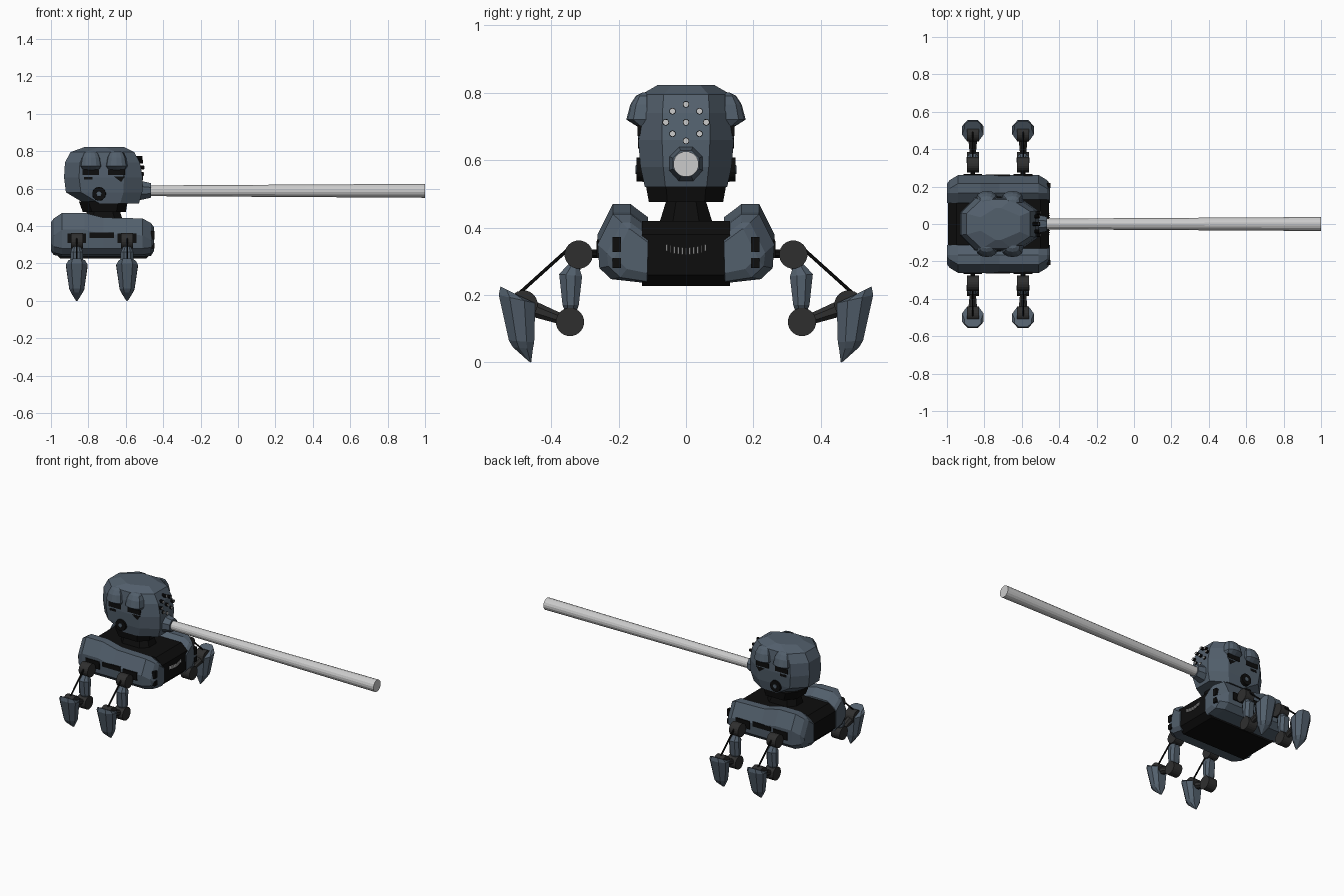
import bpy, bmesh, math
from mathutils import Vector


def mat(name, r, g, b):
    m = bpy.data.materials.new(name)
    m.diffuse_color = (r, g, b, 1)
    return m


STEEL = mat("steel_blue", 0.085, 0.115, 0.15)
BLACK = mat("black", 0.004, 0.004, 0.004)
DARK = mat("dark_joint", 0.028, 0.028, 0.028)
LIGHT = mat("light_metal", 0.6, 0.6, 0.6)


def loft(name, rings, m):
    """Skin a list of equal-length point rings, capped at both ends."""
    bm = bmesh.new()
    vs = [[bm.verts.new(p) for p in r] for r in rings]
    n = len(rings[0])
    for a, b in zip(vs, vs[1:]):
        for i in range(n):
            bm.faces.new((a[i], a[(i + 1) % n], b[(i + 1) % n], b[i]))
    bm.faces.new(vs[0])
    bm.faces.new(vs[-1])
    bmesh.ops.recalc_face_normals(bm, faces=bm.faces)
    me = bpy.data.meshes.new(name)
    bm.to_mesh(me)
    bm.free()
    me.materials.append(m)
    ob = bpy.data.objects.new(name, me)
    bpy.context.collection.objects.link(ob)
    return ob


def rod(name, a, b, r1, r2, m, n=12):
    """Tapered rod from point a to point b."""
    a, b = Vector(a), Vector(b)
    q = (b - a).to_track_quat('Z', 'Y')
    ang = [math.tau * (i + 0.5) / n for i in range(n)]
    return loft(name, [[p + q @ Vector((r * math.cos(t), r * math.sin(t), 0)) for t in ang]
                       for p, r in ((a, r1), (b, r2))], m)


def box(name, c, s, m):
    x, y, z = (v / 2 for v in s)
    return loft(name, [[(c[0] + i * x, c[1] + j * y, c[2] + k * z)
                        for i, j in ((-1, -1), (1, -1), (1, 1), (-1, 1))] for k in (-1, 1)], m)


def plan(z, x0, x1, w, cut0=0.08, cut1=0.1, k0=0.42, k1=0.5):
    """Chamfered eight-sided plan outline at height z."""
    half = [(x0, k0 * w), (x0 + cut0, w), (x1 - cut1, w), (x1, k1 * w)]
    return [(x, y, z) for x, y in half] + [(x, -y, z) for x, y in reversed(half)]


# Central hull
hull = [(-0.995, 0.27), (-0.995, 0.38), (-0.95, 0.42), (-0.5, 0.42),
        (-0.455, 0.38), (-0.455, 0.26), (-0.49, 0.226), (-0.95, 0.226)]
loft("central_hull", [[(x, y, z) for x, z in hull] for y in (-0.13, 0.13)], BLACK)
for i in range(11):
    y = (i - 5) * 0.0115
    box("front_grille_bar", (-0.455, y, 0.33 + 3 * y * y), (0.012, 0.004, 0.02), LIGHT)

# Neck
loft("neck_base", [plan(0.41, -0.82, -0.61, 0.08, 0.04, 0.04), plan(0.475, -0.81, -0.63, 0.06, 0.04, 0.04)], BLACK)
loft("neck_collar", [plan(0.475, -0.83, -0.6, 0.11, 0.05, 0.05), plan(0.53, -0.85, -0.59, 0.12, 0.05, 0.05)], BLACK)

# Head
loft("head", [plan(0.52, -0.82, -0.53, 0.122), plan(0.58, -0.92, -0.512, 0.135),
              plan(0.66, -0.93, -0.51, 0.142), plan(0.74, -0.925, -0.525, 0.14),
              plan(0.795, -0.895, -0.555, 0.132), plan(0.822, -0.82, -0.61, 0.085)], STEEL)

# Barrel and its socket
rod("barrel_socket", (-0.55, 0, 0.59), (-0.465, 0, 0.59), 0.062, 0.042, STEEL, 8)
rod("barrel", (-0.5, 0, 0.588), (1.0, 0, 0.588), 0.029, 0.038, LIGHT, 16)

# Sensor pins on the face
for y, z in [(0, .765), (.04, .745), (-.04, .745), (.06, .712), (-.06, .712),
             (0, .712), (.04, .678), (-.04, .678), (0, .657)]:
    tip = -0.5 - abs(z - 0.7) * 0.2
    rod("sensor_pin", (-0.57, y, z), (tip, y, z), 0.01, 0.01, BLACK, 10)
    rod("sensor_tip", (tip - 0.002, y, z), (tip + 0.002, y, z), 0.008, 0.008, LIGHT, 10)


def pod_ring(s, x, yo, zt, zb):
    pts = [(0.112, zt - 0.04), (0.165, zt), (yo - 0.045, zt), (yo, zt - 0.09),
           (yo - 0.005, zb + 0.045), (yo - 0.04, zb + 0.012), (0.115, zb)]
    return [(x, s * y, z) for y, z in pts]


# Parts on both sides
for s in (-1, 1):
    # Side pods with vents
    loft("side_pod", [pod_ring(s, *r) for r in (
        (-1.0, 0.215, 0.42, 0.265), (-0.985, 0.235, 0.44, 0.245), (-0.94, 0.262, 0.47, 0.235),
        (-0.82, 0.262, 0.47, 0.235), (-0.72, 0.262, 0.445, 0.235), (-0.51, 0.262, 0.44, 0.235),
        (-0.465, 0.235, 0.415, 0.24), (-0.45, 0.215, 0.395, 0.265))], STEEL)
    box("pod_slot", (-0.728, s * 0.258, 0.35), (0.13, 0.012, 0.03), BLACK)
    for z, h in ((0.35, 0.045), (0.295, 0.03)):
        box("pod_vent", (-0.456, s * 0.205, z), (0.02, 0.026, h), BLACK)

    # Brow hoods over eye slits
    for cx in (-0.787, -0.65):
        arc = [math.pi * i / 6 for i in range(7)]
        loft("brow_hood", [[(cx + w * math.cos(t), s * (0.115 + d * math.sin(t) ** 0.6), z) for t in arc]
                           for z, w, d in ((0.7, 0.05, 0.03), (0.72, 0.06, 0.062), (0.765, 0.052, 0.05),
                                           (0.79, 0.04, 0.034), (0.8, 0.022, 0.015))], STEEL)
        box("eye_slit", (cx, s * 0.137, 0.687), (0.09, 0.014, 0.03), BLACK)
    box("cheek_slit", (-0.8, s * 0.138, 0.655), (0.045, 0.01, 0.015), BLACK)
    loft("cheek_notch", [[(-0.665, y, 0.665), (-0.605, y, 0.665), (-0.625, y, 0.635)]
                         for y in (s * 0.12, s * 0.143)], BLACK)

    # Round port on the cheek
    rod("port_ring", (-0.743, s * 0.11, 0.572), (-0.743, s * 0.147, 0.572), 0.038, 0.036, BLACK, 16)
    rod("port_lens", (-0.743, s * 0.14, 0.572), (-0.743, s * 0.149, 0.572), 0.016, 0.013, STEEL, 12)

    # Legs
    for lx in (-0.862, -0.593):
        def P(y, z, dx=0):
            return (lx + dx, s * y, z)

        def plate(name, rows):
            """Eight-sided armour from rows of (y_in, y_out, z_in, z_out, half width)."""
            loft(name, [[P(yi, zi, -w * 0.6), P(yi + (yo - yi) * 0.3, zi + (zo - zi) * 0.3, -w),
                         P(yi + (yo - yi) * 0.7, zi + (zo - zi) * 0.7, -w), P(yo, zo, -w * 0.5),
                         P(yo, zo, w * 0.5), P(yi + (yo - yi) * 0.7, zi + (zo - zi) * 0.7, w),
                         P(yi + (yo - yi) * 0.3, zi + (zo - zi) * 0.3, w), P(yi, zi, w * 0.6)]
                        for yi, yo, zi, zo, w in rows], STEEL)

        box("hip_recess", P(0.258, 0.335), (0.1, 0.016, 0.05), BLACK)
        rod("hip_axle", P(0.24, 0.322), P(0.3, 0.322), 0.014, 0.014, BLACK, 8)
        for name, y, z in (("hip_joint", 0.318, 0.32), ("knee_joint", 0.344, 0.12), ("ankle_joint", 0.482, 0.172)):
            rod(name, P(y, z, -0.032), P(y, z, 0.032), 0.042, 0.042, DARK, 20)
        rod("thigh_core", P(0.325, 0.32), P(0.344, 0.12), 0.017, 0.017, BLACK, 8)
        plate("thigh_armour", ((0.318, 0.345, 0.285, 0.295, 0.02), (0.308, 0.376, 0.255, 0.262, 0.034),
                               (0.318, 0.366, 0.17, 0.17, 0.034), (0.325, 0.36, 0.15, 0.155, 0.022)))
        rod("shin_link", P(0.36, 0.125), P(0.47, 0.165), 0.016, 0.027, DARK, 8)
        rod("piston", P(0.35, 0.335), P(0.5, 0.2), 0.005, 0.005, BLACK, 6)
        plate("foot", ((0.49, 0.55, 0.195, 0.225, 0.045), (0.447, 0.555, 0.176, 0.2, 0.058),
                       (0.45, 0.525, 0.06, 0.065, 0.04), (0.454, 0.513, 0.04, 0.045, 0.03),
                       (0.459, 0.466, 0.0, 0.003, 0.005)))
